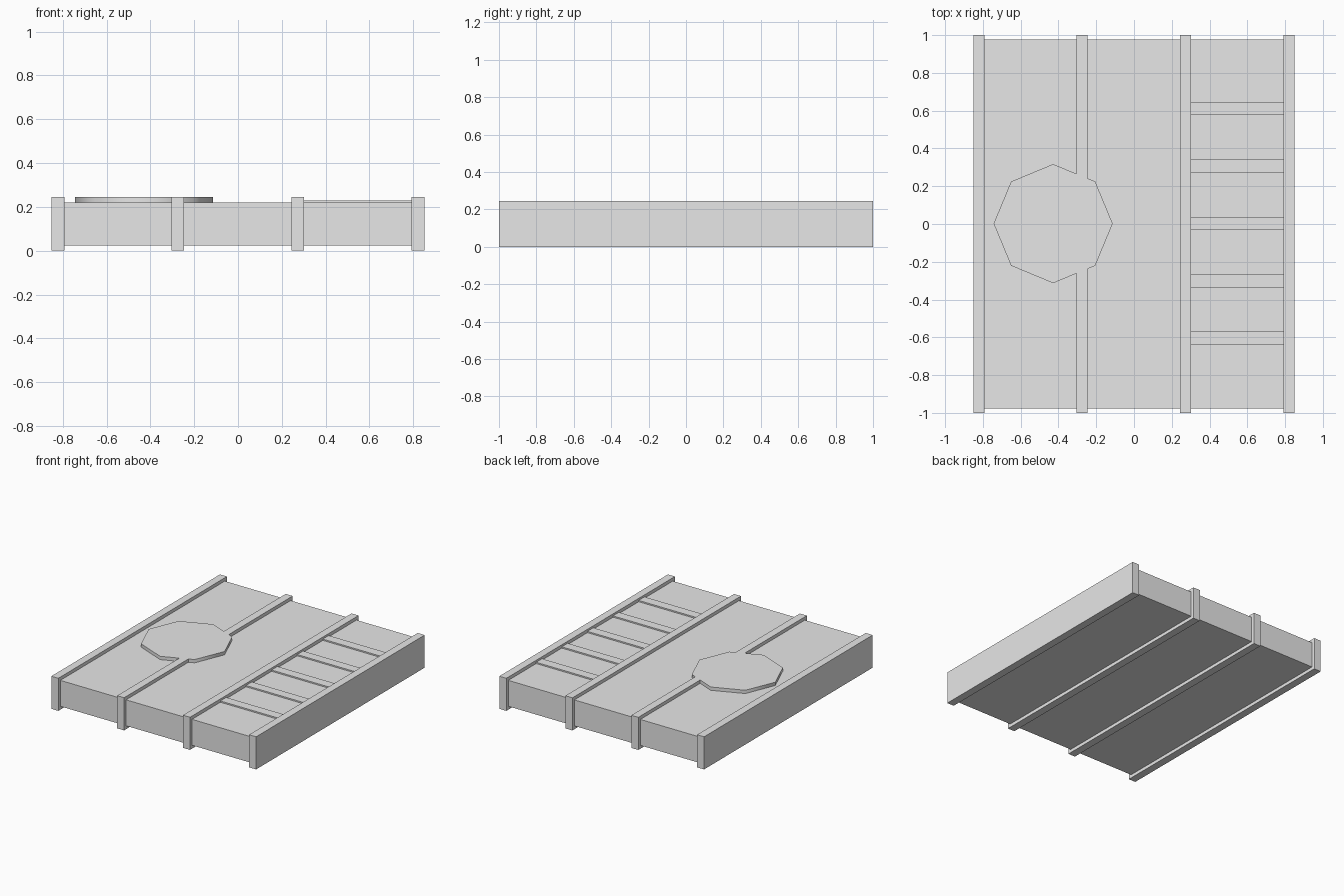
import bpy
import math

if "Cube" in bpy.data.objects:
    bpy.data.objects.remove(bpy.data.objects["Cube"])

grey = bpy.data.materials.new("light_grey")
grey.diffuse_color = (0.8, 0.8, 0.8, 1)
grey.use_nodes = True
grey.node_tree.nodes["Principled BSDF"].inputs["Base Color"].default_value = grey.diffuse_color


def box(name, x0, x1, y0, y1, z0, z1):
    bpy.ops.mesh.primitive_cube_add(size=1, location=((x0 + x1) / 2, (y0 + y1) / 2, (z0 + z1) / 2))
    ob = bpy.context.object
    ob.name = name
    ob.scale = (x1 - x0, y1 - y0, z1 - z0)
    bpy.ops.object.transform_apply(location=False, rotation=False, scale=True)
    ob.data.materials.append(grey)
    return ob


TOP = 0.245

# main slab
box("floor_slab", -0.82, 0.82, -0.976, 0.976, 0.025, 0.22)

# four long ribs that stand proud of the slab on every side
for i, x in enumerate((-0.8215, -0.275, 0.2725, 0.8215)):
    box(f"long_rib_{i + 1}", x - 0.029, x + 0.029, -1, 1, 0, TOP)

# thin cross slats between the two right-hand ribs
for i in range(5):
    y = 0.003 + (i - 2) * 0.304
    box(f"cross_slat_{i + 1}", 0.29, 0.80, y - 0.035, y + 0.035, 0.19, 0.23)

# eight-sided raised plate, flush with the rib tops
bpy.ops.mesh.primitive_cylinder_add(vertices=8, radius=0.315, depth=TOP - 0.19,
                                    location=(-0.428, 0.002, (TOP + 0.19) / 2))
plate = bpy.context.object
plate.name = "octagon_plate"
plate.data.materials.append(grey)
bpy.ops.object.shade_smooth_by_angle(angle=math.radians(60))
